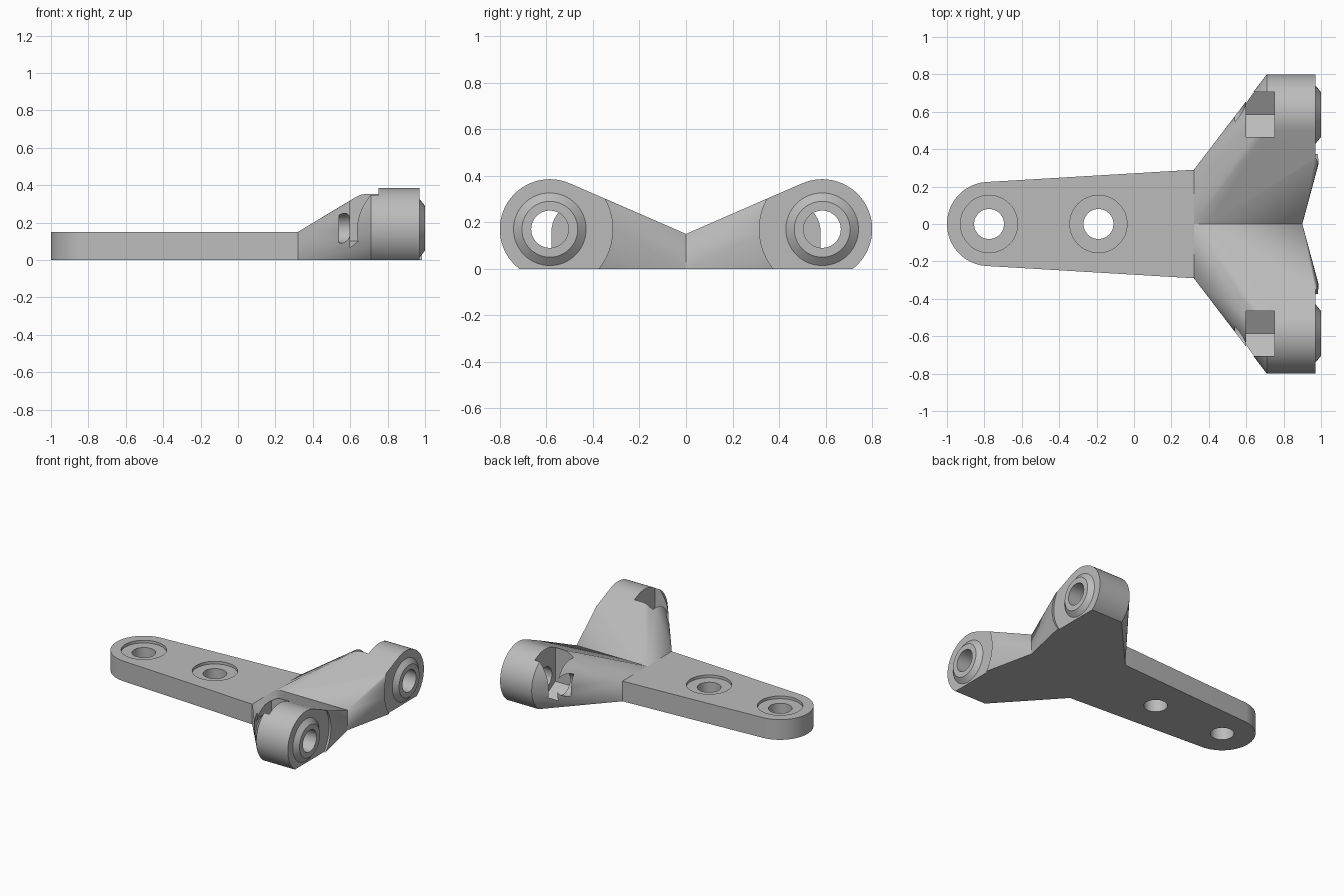
import bpy, bmesh
from math import sin, cos, pi, asin, radians, sqrt
from mathutils import Matrix, Vector

if "Cube" in bpy.data.objects:
    bpy.data.objects.remove(bpy.data.objects["Cube"], do_unlink=True)

grey = bpy.data.materials.new("plain grey")
grey.use_nodes = True
grey.diffuse_color = (0.5, 0.5, 0.5, 1)
grey.node_tree.nodes["Principled BSDF"].inputs["Base Color"].default_value = (0.5, 0.5, 0.5, 1)

T = 0.15                     # plate thickness
BY, BZ, BR = 0.585, 0.17, 0.215   # boss centre and radius
SEG = 64


def finish(name, bm):
    bmesh.ops.recalc_face_normals(bm, faces=bm.faces[:])
    mesh = bpy.data.meshes.new(name)
    bm.to_mesh(mesh)
    bm.free()
    mesh.materials.append(grey)
    ob = bpy.data.objects.new(name, mesh)
    bpy.context.collection.objects.link(ob)
    return ob


def hull(name, points):
    """Convex solid around a set of points."""
    bm = bmesh.new()
    for p in points:
        bm.verts.new(p)
    bmesh.ops.convex_hull(bm, input=bm.verts[:])
    bmesh.ops.delete(bm, geom=[v for v in bm.verts if not v.link_faces], context='VERTS')
    bmesh.ops.dissolve_limit(bm, angle_limit=radians(0.5), verts=bm.verts[:], edges=bm.edges[:])
    return finish(name, bm)


def rod(name, start, end, r1, r2=None, along_x=True, sides=SEG):
    """Cylinder or cone between two points on an axis."""
    bm = bmesh.new()
    start, end = Vector(start), Vector(end)
    turn = Matrix.Rotation(pi / 2, 4, 'Y') if along_x else Matrix()
    bmesh.ops.create_cone(bm, cap_ends=True, segments=sides, radius1=r1,
                          radius2=r1 if r2 is None else r2, depth=(end - start).length,
                          matrix=Matrix.Translation((start + end) / 2) @ turn)
    return finish(name, bm)


def combine(target, tool, operation):
    tool.hide_render = True
    mod = target.modifiers.new(operation, 'BOOLEAN')
    mod.operation, mod.solver, mod.object = operation, 'EXACT', tool
    bpy.context.view_layer.objects.active = target
    bpy.ops.object.modifier_apply(modifier=mod.name)
    bpy.data.objects.remove(tool, do_unlink=True)


# Tapered arm with a rounded end
outline = [(-0.775 + 0.225 * cos(a), 0.225 * sin(a))
           for a in (pi / 2 + pi * i / 32 for i in range(33))]
outline += [(0.32, 0.29), (0.32, -0.29), (0.4, 0.2), (0.4, -0.2)]
bracket = hull("mounting_bracket", [(x, y, z) for x, y in outline for z in (0, T)])

# Wings sweeping out to the two bosses
low = asin(BZ / BR)
arc = [-low + (pi + 2 * low) * i / 48 for i in range(49)]
for s in (1, -1):
    pts = [(x, s * (BY + BR * cos(a)), max(0, BZ + BR * sin(a)))
           for a in arc for x in (0.71, 1.0)]
    pts += [(x, s * y, z) for x, y in ((0.32, 0), (0.32, 0.29), (0.9, 0)) for z in (0, T)]
    combine(bracket, hull("wing", pts), 'UNION')

for s in (1, -1):
    y = s * BY
    # Flat boss face with a raised bevelled collar
    combine(bracket, rod("face_cutter", (0.97, y, BZ), (1.1, y, BZ), 0.27), 'DIFFERENCE')
    combine(bracket, rod("collar", (0.96, y, BZ), (1.0, y, BZ), 0.168, 0.12), 'UNION')
    # Nut pocket, pointed at the bottom and open at the top
    flat = 0.12
    section = [(-flat, 0.5), (flat, 0.5), (flat, -flat / sqrt(3)),
               (0, -2 * flat / sqrt(3)), (-flat, -flat / sqrt(3))]
    pocket = hull("pocket_cutter", [(x, y + dy, BZ + dz) for dy, dz in section for x in (0.6, 0.75)])
    combine(bracket, pocket, 'DIFFERENCE')
    # Bolt hole
    combine(bracket, rod("bolt_cutter", (0.54, y, BZ), (1.1, y, BZ), 0.08), 'DIFFERENCE')

# Screw holes with shallow counterbores in the arm
for x in (-0.775, -0.19):
    combine(bracket, rod("screw_cutter", (x, 0, -0.1), (x, 0, 0.3), 0.08, along_x=False), 'DIFFERENCE')
    combine(bracket, rod("recess_cutter", (x, 0, T - 0.02), (x, 0, 0.3), 0.153, along_x=False), 'DIFFERENCE')

bpy.ops.object.select_all(action='DESELECT')
bracket.select_set(True)
bpy.context.view_layer.objects.active = bracket
bpy.ops.object.shade_smooth_by_angle(angle=radians(25))
